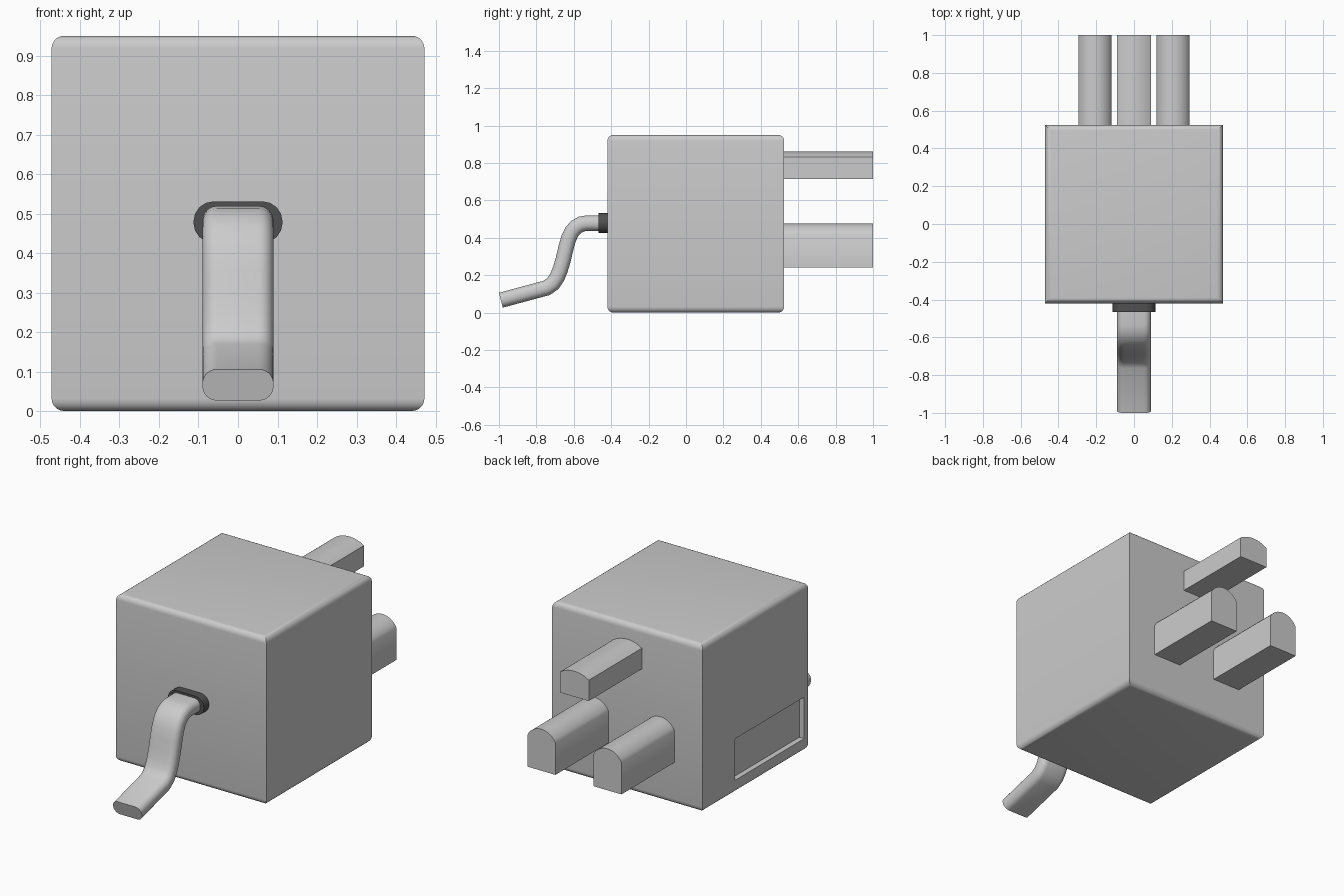
import bpy, bmesh, math
from mathutils import Vector

if "Cube" in bpy.data.objects:
    bpy.data.objects.remove(bpy.data.objects["Cube"])


def finish(name, bm, smooth=True):
    bmesh.ops.recalc_face_normals(bm, faces=bm.faces)
    mesh = bpy.data.meshes.new(name)
    bm.to_mesh(mesh)
    bm.free()
    ob = bpy.data.objects.new(name, mesh)
    bpy.context.collection.objects.link(ob)
    if smooth:
        smooth_by_angle(ob)
    return ob


def smooth_by_angle(ob):
    bpy.ops.object.select_all(action='DESELECT')
    ob.select_set(True)
    bpy.context.view_layer.objects.active = ob
    bpy.ops.object.shade_smooth_by_angle(angle=math.radians(35))


def box(lo, hi):
    bm = bmesh.new()
    bmesh.ops.create_cube(bm, size=1)
    for v in bm.verts:
        v.co = [lo[i] + (v.co[i] + 0.5) * (hi[i] - lo[i]) for i in range(3)]
    return bm


def rounded_rect(hx, hz, r, n):
    pts = []
    for k, (sx, sz) in enumerate([(1, 1), (-1, 1), (-1, -1), (1, -1)]):
        for i in range(n + 1):
            a = (k + i / n) * math.pi / 2
            pts.append((sx * (hx - r) + r * math.cos(a), sz * (hz - r) + r * math.sin(a)))
    return pts


def arched(cx, hw, z0, z1, z2, n=12):
    # rectangle whose top edge is a circular arc from z1 up to z2
    rise = z2 - z1
    r = (hw * hw + rise * rise) / (2 * rise)
    half = math.asin(hw / r)
    pts = [(cx - hw, z0), (cx + hw, z0)]
    for i in range(n + 1):
        a = half - 2 * half * i / n
        pts.append((cx + r * math.sin(a), z2 - r + r * math.cos(a)))
    return pts


def sweep(name, section, path):
    # carries an (x, up) section along a path of (y, z) points
    bm = bmesh.new()
    pts = [Vector(p) for p in path]
    rings = []
    for i, p in enumerate(pts):
        a = (p - pts[i - 1]).normalized() if i else None
        b = (pts[i + 1] - p).normalized() if i < len(pts) - 1 else None
        t = (a + b).normalized() if a and b else (a or b)
        up = Vector((-t.y, t.x)) * (1 if t.x > 0 else -1)
        scale = 1 / max(0.7, t.dot(a or b))
        rings.append([bm.verts.new((x, p.x + up.x * u * scale, p.y + up.y * u * scale))
                      for x, u in section])
    for r0, r1 in zip(rings, rings[1:]):
        for j in range(len(section)):
            k = (j + 1) % len(section)
            bm.faces.new((r0[j], r0[k], r1[k], r1[j]))
    bm.faces.new(rings[0])
    bm.faces.new(rings[-1])
    return finish(name, bm)


# body: top and bottom rims rounded, upright edges sharp
bm = box((-0.472, -0.42, 0), (0.472, 0.525, 0.95))
rims = [e for e in bm.edges if abs(e.verts[0].co.z - e.verts[1].co.z) < 1e-4]
bmesh.ops.bevel(bm, geom=rims, offset=0.032, segments=5, profile=0.5, affect='EDGES')
body = finish("plug_body", bm, smooth=False)

# recessed label panel on the left side
cutter = finish("label_cutter", box((-0.6, -0.385, 0.075), (-0.442, 0.235, 0.31)), smooth=False)
cutter.hide_render = True
mod = body.modifiers.new("label_recess", 'BOOLEAN')
mod.operation = 'DIFFERENCE'
mod.solver = 'EXACT'
mod.object = cutter
bpy.context.view_layer.objects.active = body
bpy.ops.object.modifier_apply(modifier=mod.name)
bpy.data.objects.remove(cutter)
smooth_by_angle(body)

# three pins on the back
sweep("earth_pin", arched(0, 0.09, 0.715, 0.833, 0.86), [(0.52, 0), (1.0, 0)])
for side, cx in (("left", -0.207), ("right", 0.207)):
    sweep(side + "_pin", arched(cx, 0.088, 0.24, 0.42, 0.476), [(0.52, 0), (1.0, 0)])

# dark collar where the cable enters
collar = sweep("cable_collar", rounded_rect(0.113, 0.053, 0.052, 4),
               [(-0.467, 0.478), (-0.415, 0.478)])
dark = bpy.data.materials.new("dark_rubber")
dark.diffuse_color = (0.08, 0.08, 0.08, 1)
dark.use_nodes = True
dark.node_tree.nodes["Principled BSDF"].inputs["Base Color"].default_value = dark.diffuse_color
collar.data.materials.append(dark)

# flat cable with an S-bend
cable_path = [(-0.43, 0.478), (-0.53, 0.478), (-0.56, 0.473), (-0.587, 0.458),
              (-0.61, 0.433), (-0.628, 0.395), (-0.642, 0.345), (-0.656, 0.285),
              (-0.672, 0.23), (-0.69, 0.187), (-0.712, 0.155), (-0.745, 0.132),
              (-0.99, 0.066)]
sweep("cable", rounded_rect(0.09, 0.041, 0.037, 6), cable_path)
